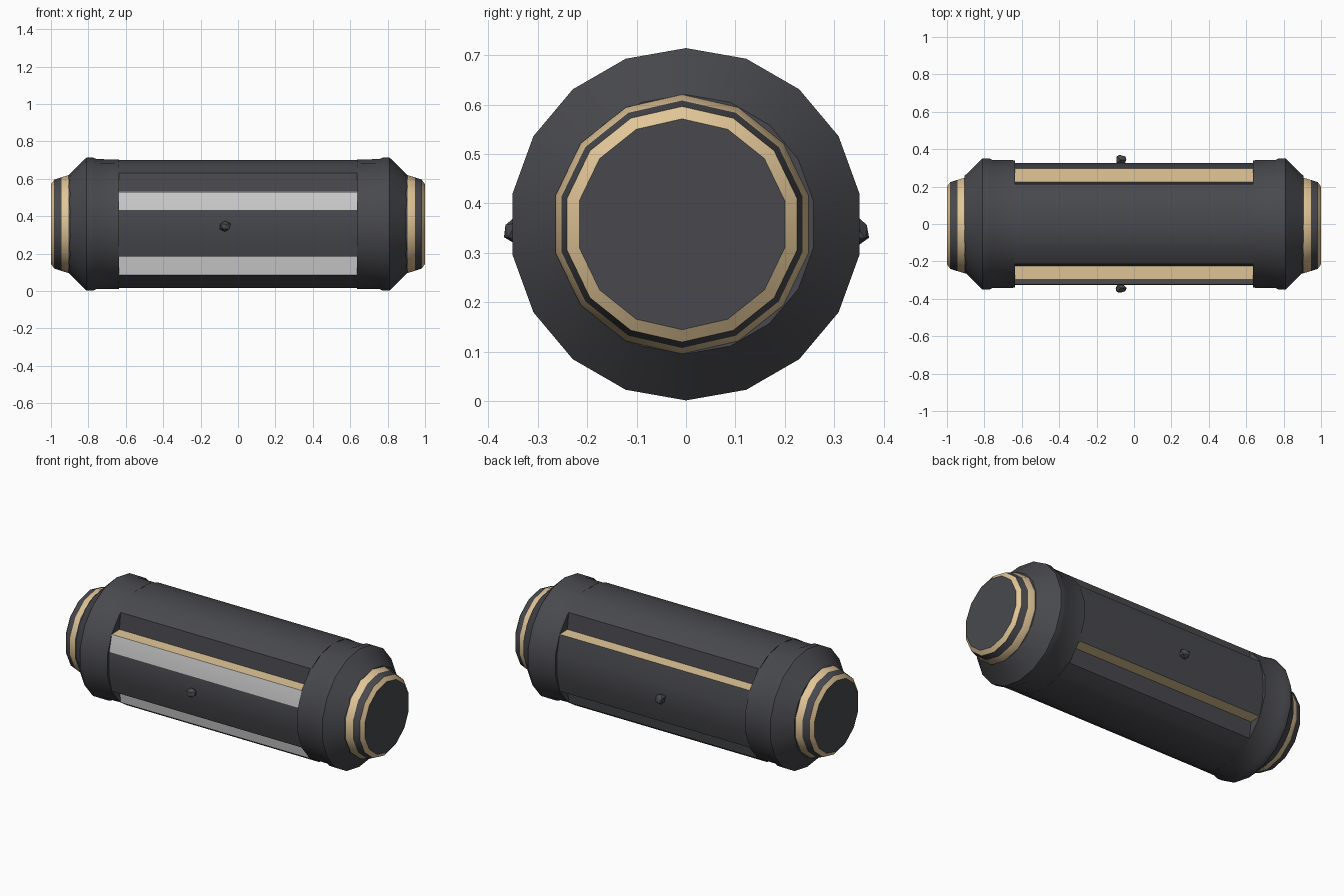
import bpy, bmesh, math, random

if "Cube" in bpy.data.objects:
    bpy.data.objects.remove(bpy.data.objects["Cube"])

random.seed(3)
CZ = 0.358      # height of the canister axis


def make_mat(name, col):
    m = bpy.data.materials.new(name)
    m.diffuse_color = (*col, 1)
    m.use_nodes = True
    m.node_tree.nodes["Principled BSDF"].inputs["Base Color"].default_value = m.diffuse_color
    return m


DARK = make_mat("dark_shell", (0.065, 0.066, 0.075))
TAN = make_mat("tan_trim", (0.75, 0.56, 0.31))
GREY = make_mat("light_grey", (0.55, 0.56, 0.58))
MATS = [DARK, TAN, GREY]


def finish(name, bm, smooth=25):
    bmesh.ops.recalc_face_normals(bm, faces=bm.faces)
    me = bpy.data.meshes.new(name)
    bm.to_mesh(me)
    bm.free()
    for m in MATS:
        me.materials.append(m)
    ob = bpy.data.objects.new(name, me)
    bpy.context.collection.objects.link(ob)
    bpy.context.view_layer.objects.active = ob
    ob.select_set(True)
    bpy.ops.object.shade_smooth_by_angle(angle=math.radians(smooth))
    ob.select_set(False)
    return ob


def bridge(bm, a, b, mats):
    n = len(a)
    for i in range(n):
        f = bm.faces.new((a[i], a[(i + 1) % n], b[(i + 1) % n], b[i]))
        f.material_index = mats[i]


def lathe(name, profile, mats, side, sides=18, cy=0.0):
    """Turn (x, radius) points around the x axis, closing both ends."""
    bm = bmesh.new()
    rings = []
    for x, r in profile:
        rings.append([bm.verts.new((side * x,
                                    cy + r * math.sin(2 * math.pi * i / sides),
                                    CZ + r * math.cos(2 * math.pi * i / sides)))
                      for i in range(sides)])
    for k in range(len(rings) - 1):
        bridge(bm, rings[k], rings[k + 1], [mats[k]] * sides)
    bm.faces.new(rings[0])
    bm.faces.new(rings[-1])
    return finish(name, bm)


# Main barrel: cross-section with a stepped notch in each of the four corners
quarter = [(0.327, 0.0), (0.322, 0.075), (0.298, 0.172), (0.225, 0.174),
           (0.213, 0.272), (0.145, 0.316), (0.06, 0.342)]
q1 = quarter                                             # back, upper
q2 = [(-y, z) for y, z in reversed(quarter)]             # front, upper
q3 = [(-y, -z) for y, z in quarter[1:]]                  # front, lower
q4 = [(y, -z) for y, z in reversed(quarter[1:])]         # back, lower
section = q1 + q2 + q3 + q4


def section_material(a, b):
    my, mz = (a[0] + b[0]) / 2, (a[1] + b[1]) / 2
    if abs(a[1] - b[1]) < 0.01 and 0.15 < abs(mz) < 0.2:
        return 1                                         # tan notch shelf
    if my < 0 and 0.1 < mz < 0.15:
        return 2                                         # pale front panel
    if my < 0 and -0.25 < mz < -0.2:
        return 2                                         # pale lower notch wall
    return 0


n = len(section)
sec_mats = [section_material(section[i], section[(i + 1) % n]) for i in range(n)]
bm = bmesh.new()
ends = [[bm.verts.new((x, y, CZ + z)) for y, z in section] for x in (-0.64, 0.64)]
bridge(bm, ends[0], ends[1], sec_mats)
bm.faces.new(ends[0])
bm.faces.new(ends[1])
finish("barrel", bm, 20)

# Collars and stepped end caps, mirrored left and right
for side, tag in ((-1, "left"), (1, "right")):
    lathe(tag + "_collar",
          [(0.635, 0.346), (0.755, 0.347), (0.775, 0.356), (0.81, 0.356), (0.905, 0.262)],
          [0, 0, 0, 0], side)
    lathe(tag + "_end_cap",
          [(0.89, 0.262), (0.905, 0.262), (0.945, 0.25), (0.982, 0.238), (1.0, 0.213)],
          [0, 1, 0, 1], side, 14, -0.008)

# Small rough knobs on the front and back
for side, tag in ((-1, "front"), (1, "back")):
    bm = bmesh.new()
    bmesh.ops.create_icosphere(bm, subdivisions=1, radius=0.032)
    for v in bm.verts:
        v.co *= random.uniform(0.8, 1.1)
        v.co.x += -0.07
        v.co.y += side * 0.343
        v.co.z += 0.345
    finish(tag + "_knob", bm, 5)
